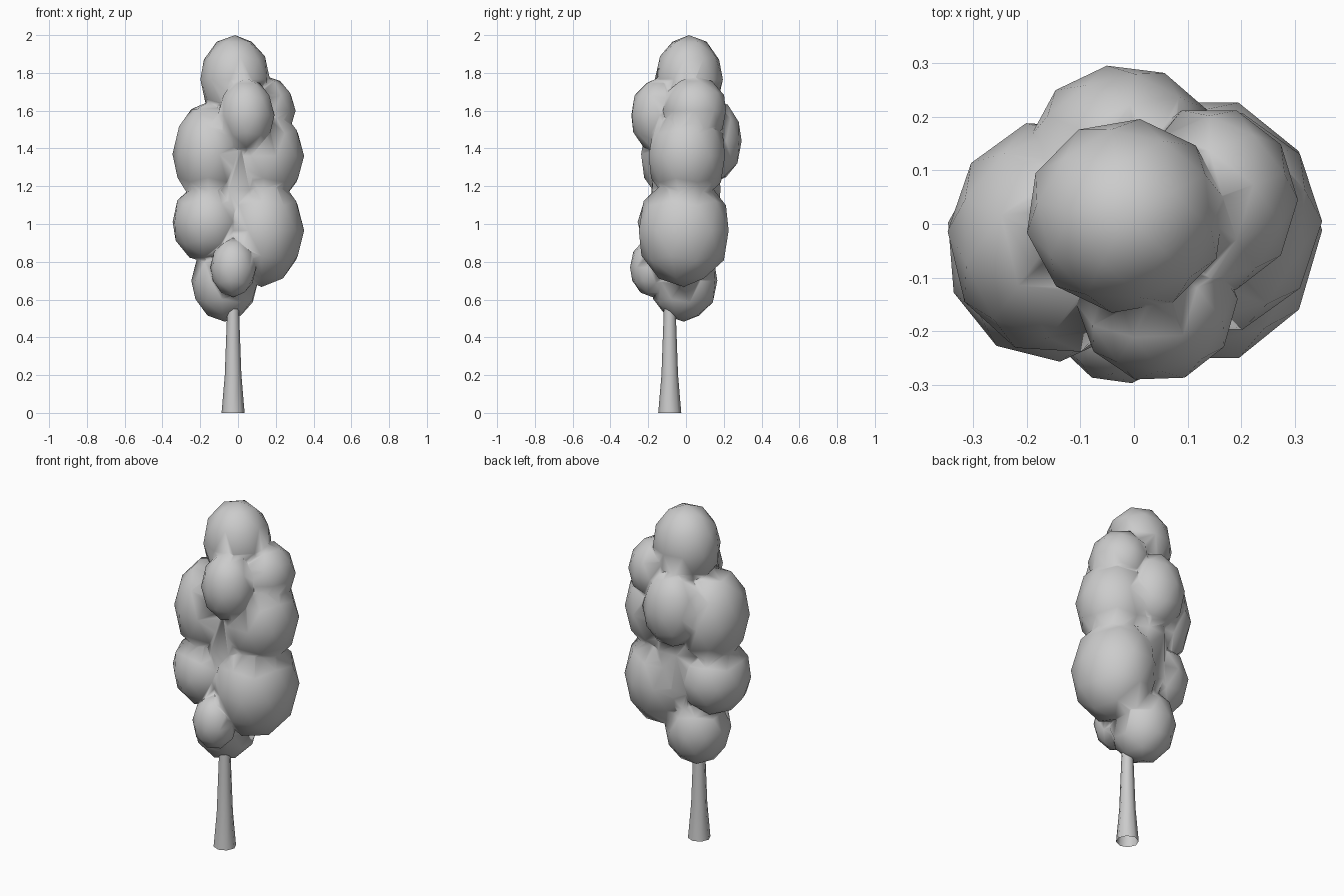
import bpy, bmesh, math
from mathutils import Matrix

if "Cube" in bpy.data.objects:
    bpy.data.objects.remove(bpy.data.objects["Cube"])

# Foliage clumps: centre, radii, turn about z in degrees
clumps = [
    ((-0.015, 0.015, 1.765), (0.187, 0.182, 0.235), 28),   # crown
    ((0.0, 0.0, 1.18), (0.18, 0.19, 0.52), 20),            # core
    ((0.043, -0.145, 1.575), (0.15, 0.15, 0.2), 20),       # upper front
    ((0.14, 0.045, 1.60), (0.165, 0.175, 0.185), 18),      # upper right
    ((-0.15, -0.025, 1.37), (0.197, 0.22, 0.28), 15),      # shoulder left
    ((0.135, 0.005, 1.36), (0.215, 0.212, 0.265), 18),     # shoulder right
    ((-0.02, 0.14, 1.44), (0.175, 0.157, 0.225), 10),      # back
    ((-0.155, -0.045, 1.01), (0.196, 0.212, 0.22), 5),     # middle left
    ((0.125, -0.012, 0.965), (0.225, 0.25, 0.298), 18),    # middle right
    ((-0.025, -0.178, 0.77), (0.122, 0.12, 0.157), 10),    # low front
    ((-0.07, -0.012, 0.70), (0.178, 0.182, 0.217), 12),    # low
]


def clump(name, centre, radii, turn):
    bm = bmesh.new()
    bmesh.ops.create_icosphere(bm, subdivisions=2, radius=1)
    m = (Matrix.Translation(centre) @ Matrix.Diagonal((*radii, 1))
         @ Matrix.Rotation(math.radians(turn), 4, 'Z'))
    bmesh.ops.transform(bm, matrix=m, verts=bm.verts)
    me = bpy.data.meshes.new(name)
    bm.to_mesh(me)
    bm.free()
    ob = bpy.data.objects.new(name, me)
    bpy.context.collection.objects.link(ob)
    return ob


# Foliage: all clumps fused into one skin
foliage = clump("foliage", *clumps[0])
bpy.context.view_layer.objects.active = foliage
for c in clumps[1:]:
    part = clump("clump", *c)
    mod = foliage.modifiers.new("fuse", 'BOOLEAN')
    mod.operation = 'UNION'
    mod.solver = 'EXACT'
    mod.object = part
    bpy.ops.object.modifier_apply(modifier=mod.name)
    bpy.data.objects.remove(part)
foliage.data.polygons.foreach_set("use_smooth", [True] * len(foliage.data.polygons))

# Trunk: open flared tube, rising into the foliage
SIDES = 8
profile = [(0.0, 0.061), (0.2, 0.044), (0.5, 0.033), (0.6, 0.03)]
bm = bmesh.new()
rings = [[bm.verts.new((-0.026 + r * math.cos(2 * math.pi * i / SIDES),
                        -0.086 + r * math.sin(2 * math.pi * i / SIDES), z))
          for i in range(SIDES)] for z, r in profile]
for a, b in zip(rings, rings[1:]):
    for i in range(SIDES):
        j = (i + 1) % SIDES
        bm.faces.new((a[i], a[j], b[j], b[i])).smooth = True
me = bpy.data.meshes.new("trunk")
bm.to_mesh(me)
bm.free()
bpy.context.collection.objects.link(bpy.data.objects.new("trunk", me))
